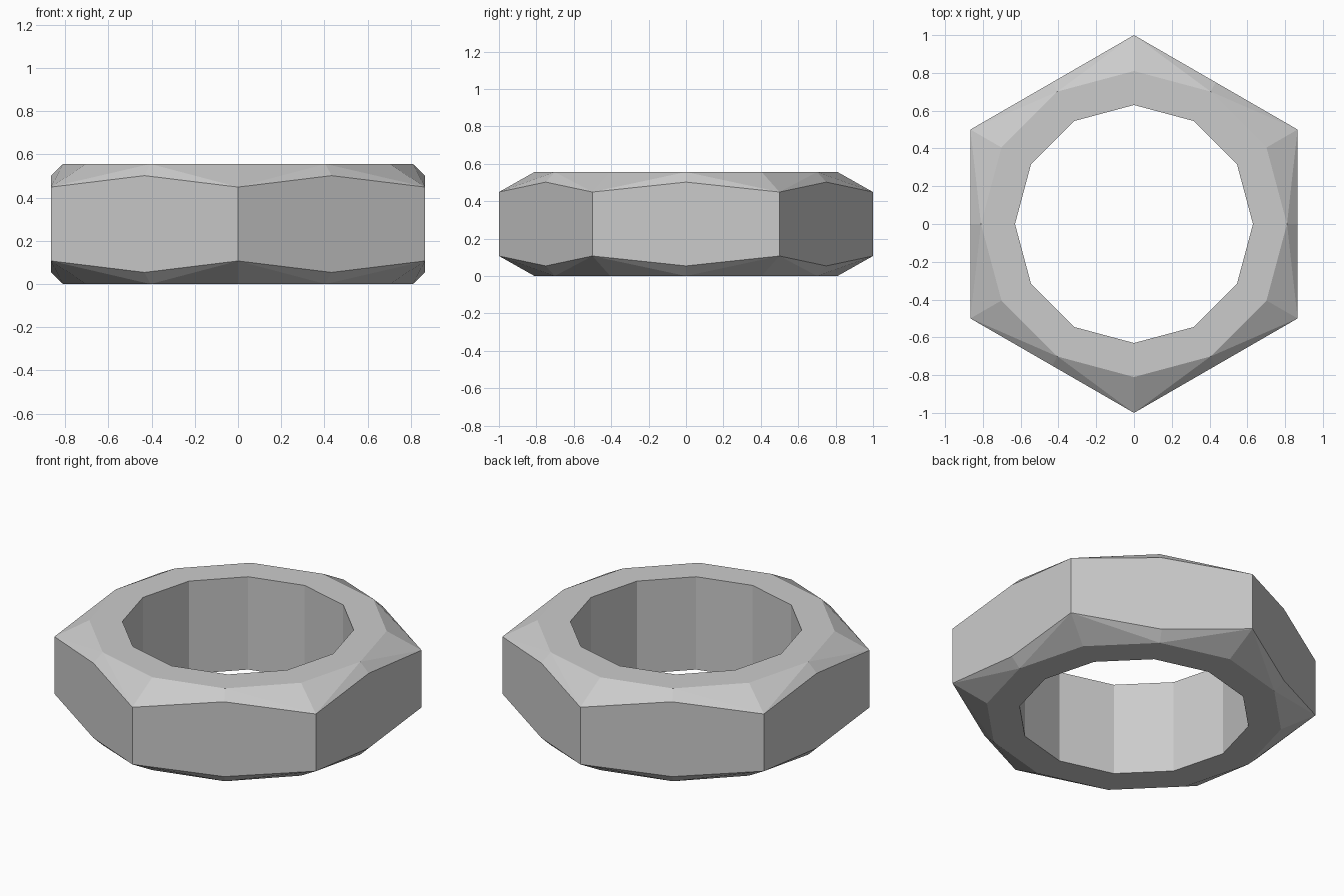
import bpy, bmesh
from math import cos, sin, radians

if "Cube" in bpy.data.objects:
    bpy.data.objects.remove(bpy.data.objects["Cube"])

HEIGHT = 0.556
bm = bmesh.new()


def ring(r_flat, r_corner, z_flat, z_corner):
    """Twelve points: even ones on the flats' centres, odd ones on the hex corners."""
    verts = []
    for i in range(12):
        r, z = (r_corner, z_corner) if i % 2 else (r_flat, z_flat)
        a = radians(30 * i)
        verts.append(bm.verts.new((r * cos(a), r * sin(a), z)))
    return verts


# Profile rings, from the bottom of the hole round the outside to the top of the hole
hole_low = ring(0.63, 0.63, 0, 0)
face_low = ring(0.81, 0.81, 0, 0)
side_low = ring(0.866, 1.0, 0.054, 0.107)
side_high = ring(0.866, 1.0, HEIGHT - 0.054, HEIGHT - 0.107)
face_high = ring(0.81, 0.81, HEIGHT, HEIGHT)
hole_high = ring(0.63, 0.63, HEIGHT, HEIGHT)


def bridge(a, b):
    for i in range(12):
        j = (i + 1) % 12
        bm.faces.new((a[i], a[j], b[j], b[i]))


def chamfer(face, side):
    """Bevel facets, split from each hex corner to the neighbouring flat centre."""
    for i in range(12):
        j = (i + 1) % 12
        c, m = (i, j) if i % 2 else (j, i)
        bm.faces.new((side[c], side[m], face[m]))
        bm.faces.new((side[c], face[m], face[c]))


bridge(hole_low, face_low)
chamfer(face_low, side_low)
bridge(side_low, side_high)
chamfer(face_high, side_high)
bridge(face_high, hole_high)
bridge(hole_high, hole_low)
bmesh.ops.recalc_face_normals(bm, faces=bm.faces)

mesh = bpy.data.meshes.new("hex_nut")
bm.to_mesh(mesh)
bm.free()
bpy.context.collection.objects.link(bpy.data.objects.new("hex_nut", mesh))
